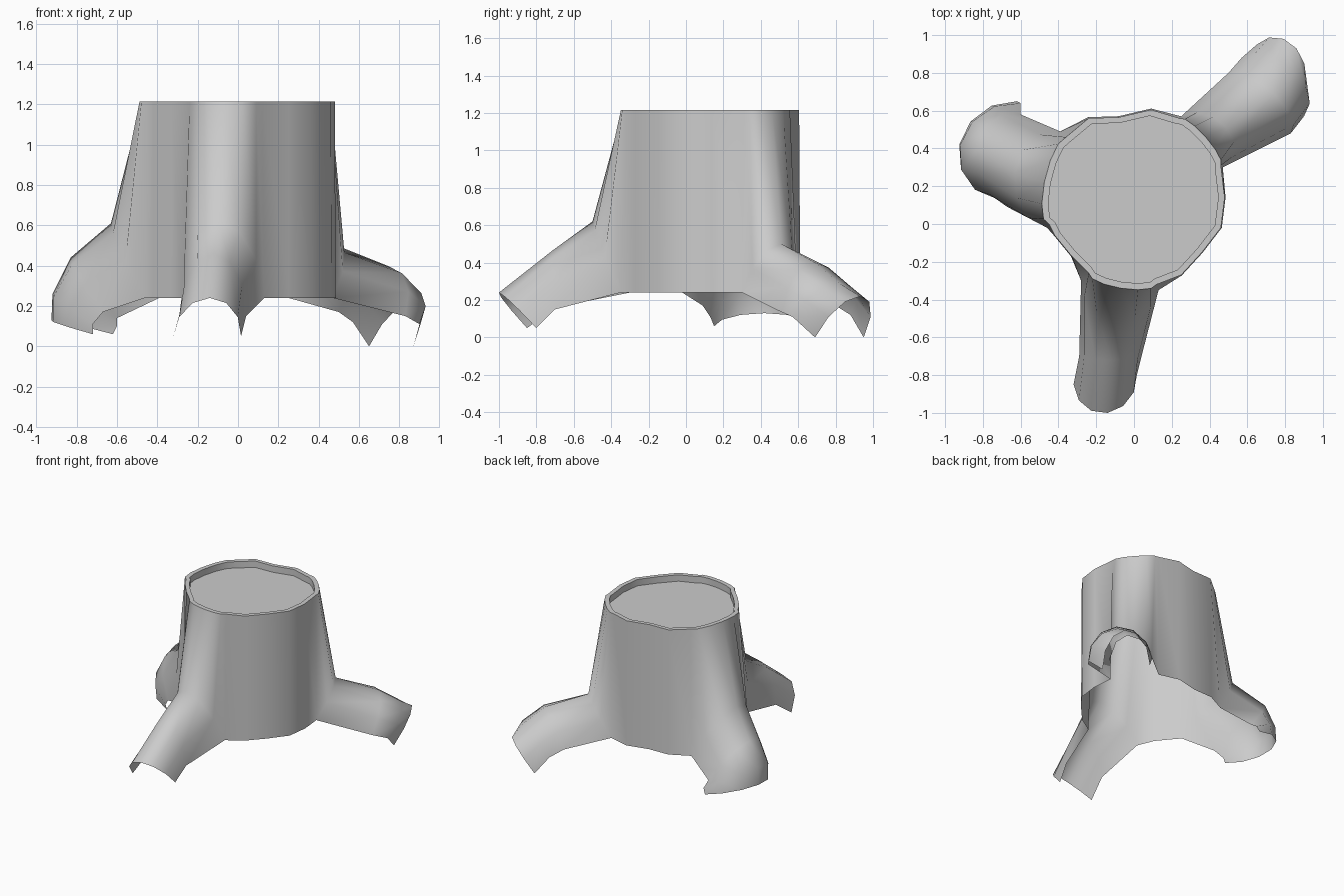
import bpy, bmesh, math
from mathutils import Vector

if "Cube" in bpy.data.objects:
    bpy.data.objects.remove(bpy.data.objects["Cube"])

TOP, BASE, SEG = 1.215, 0.24, 6
CENTRE = Vector((0, 0.14, 0))

# Each root: arched sections from the cut top outward, as (foot, crown, foot), counterclockwise
front_root = [
    ((-.24, -.26, TOP), (-.07, -.34, TOP), (.12, -.32, TOP)),
    ((-.28, -.30, BASE), (-.10, -.50, .62), (.13, -.35, BASE)),
    ((-.29, -.70, .16), (-.12, -.72, .46), (.04, -.70, .15)),
    ((-.32, -.85, .05), (-.14, -1.0, .24), (.015, -.80, .05)),
]
right_root = [
    ((.46, .31, TOP), (.38, .46, TOP), (.24, .56, TOP)),
    ((.47, .30, BASE), (.49, .51, .50), (.25, .57, BASE)),
    ((.83, .48, .15), (.74, .69, .40), (.50, .80, .17)),
    ((.90, .57, .11), (.84, .82, .29), (.57, .88, .12)),
    ((.87, .69, 0), (.86, .93, .22), (.65, .95, 0)),
]
left_root = [
    ((-.36, .46, TOP), (-.475, .22, TOP), (-.45, 0, TOP)),
    ((-.39, .49, BASE), (-.63, .27, .61), (-.46, -.02, BASE)),
    ((-.60, .58, .14), (-.83, .40, .44), (-.67, .09, .17)),
    ((-.60, .64, .10), (-.92, .42, .26), (-.72, .13, .11)),
    ((-.62, .65, .06), (-.925, .42, .13), (-.72, .15, .06)),
]
# Trunk wall outline points following each root
walls = [
    [(.25, -.27), (.36, -.15), (.46, -.02), (.48, .14)],
    [(.09, .605), (-.08, .565), (-.24, .56)],
    [(-.42, -.06), (-.33, -.17)],
]


def arch(bm, section):
    a, c, b = map(Vector, section)
    m = (a + b) / 2
    return [bm.verts.new(m + (a - m) * math.cos(t) + (c - m) * math.sin(t))
            for t in (math.pi * i / SEG for i in range(SEG + 1))]


def bridge(bm, upper, lower, closed=False):
    n = len(upper)
    for i in range(n if closed else n - 1):
        j = (i + 1) % n
        bm.faces.new((upper[i], lower[i], lower[j], upper[j]))


def make_object(name, bm, angle):
    mesh = bpy.data.meshes.new(name)
    bm.to_mesh(mesh)
    bm.free()
    obj = bpy.data.objects.new(name, mesh)
    bpy.context.collection.objects.link(obj)
    bpy.ops.object.select_all(action='DESELECT')
    obj.select_set(True)
    bpy.context.view_layer.objects.active = obj
    bpy.ops.object.shade_smooth_by_angle(angle=math.radians(angle))
    return obj


# Hollow trunk with open-ended roots
bm = bmesh.new()
top, bottom = [], []
for root, wall in zip((front_root, right_root, left_root), walls):
    rows = [arch(bm, s) for s in root]
    for upper, lower in zip(rows[1:], rows[2:]):
        bridge(bm, upper, lower)
    top += rows[0]
    bottom += rows[1]
    for x, y in wall:
        top.append(bm.verts.new((x, y, TOP)))
        bottom.append(bm.verts.new((x * 1.01, y * 1.01, BASE)))
bridge(bm, top, bottom, closed=True)

# Thin bark rim, stepping down to the cut face
rings = [top]
for z in (TOP, TOP - 0.05):
    ring = []
    for v in top:
        p = CENTRE + (v.co - CENTRE) * 0.93
        ring.append(bm.verts.new((p.x, p.y, z)))
    bridge(bm, ring, rings[-1], closed=True)
    rings.append(ring)
cut_outline = [v.co.copy() for v in rings[-1]]
make_object("stump_bark", bm, 62)

# Flat cut face
bm = bmesh.new()
bm.faces.new([bm.verts.new(p) for p in cut_outline])
make_object("cut_face", bm, 30)
